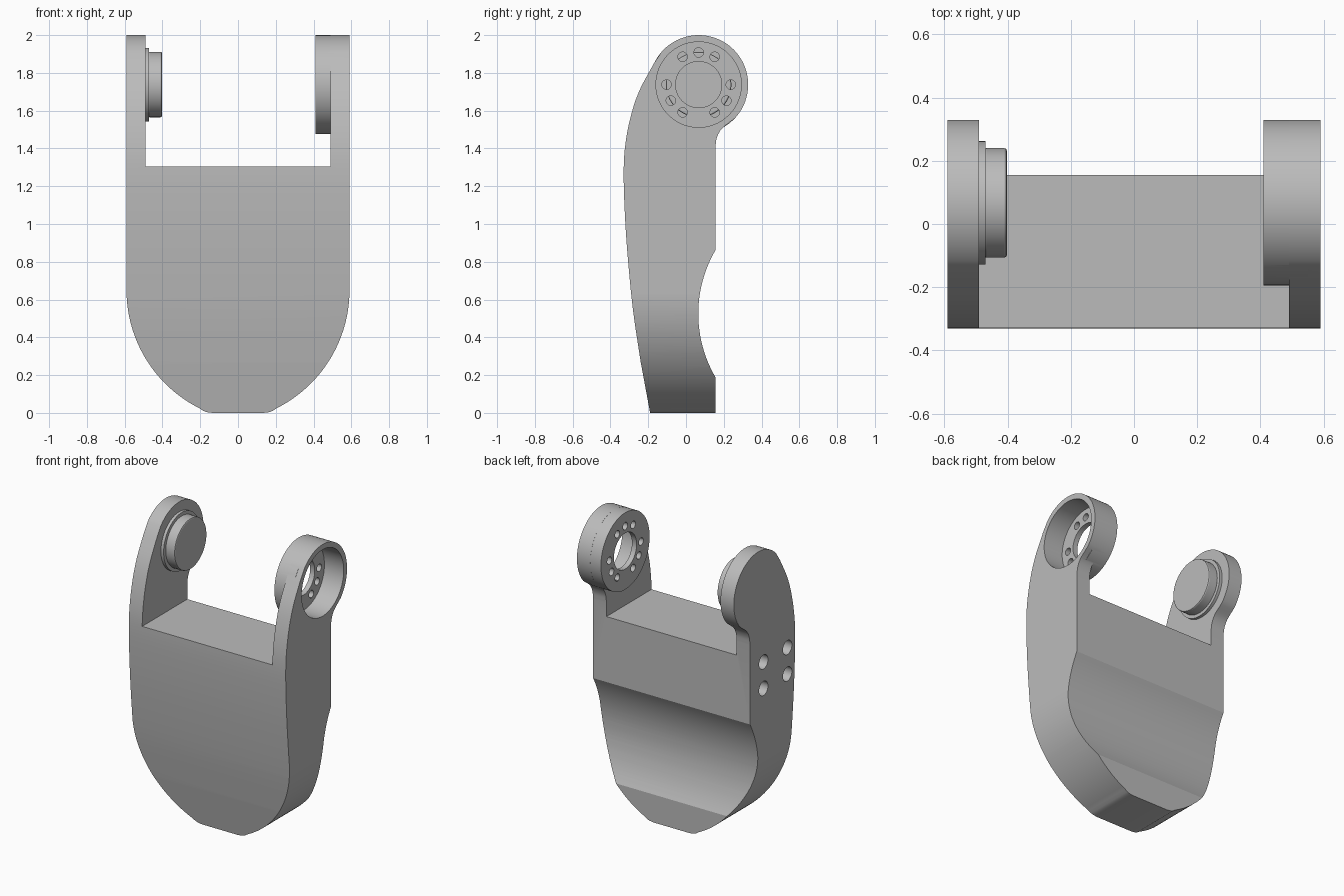
import bpy
import math
from mathutils import Vector, Matrix

cube = bpy.data.objects.get("Cube")
if cube:
    bpy.data.objects.remove(cube, do_unlink=True)

grey = bpy.data.materials.new("satin_grey")
grey.use_nodes = True
COLOUR = (0.5, 0.5, 0.5, 1)
grey.diffuse_color = COLOUR
grey.node_tree.nodes["Principled BSDF"].inputs["Base Color"].default_value = COLOUR

HALF = 0.59           # half of the overall width
INNER = 0.49          # inner face of each arm
PIVOT = (0.067, 1.738)  # y, z of the hinge axis
R = 0.262             # radius of the hinge eyes


def prism(name, points, offset):
    """Extrude a closed loop of 3D points along an offset."""
    n = len(points)
    verts = [Vector(p) for p in points]
    verts += [v + Vector(offset) for v in verts]
    faces = [list(range(n))[::-1], list(range(n, 2 * n))]
    faces += [[i, (i + 1) % n, n + (i + 1) % n, n + i] for i in range(n)]
    mesh = bpy.data.meshes.new(name)
    mesh.from_pydata(verts, [], faces)
    mesh.materials.append(grey)
    obj = bpy.data.objects.new(name, mesh)
    bpy.context.collection.objects.link(obj)
    activate(obj)
    bpy.ops.object.mode_set(mode='EDIT')
    bpy.ops.mesh.select_all(action='SELECT')
    bpy.ops.mesh.normals_make_consistent(inside=False)
    bpy.ops.object.mode_set(mode='OBJECT')
    return obj


def activate(obj):
    bpy.ops.object.select_all(action='DESELECT')
    obj.select_set(True)
    bpy.context.view_layer.objects.active = obj


def arc(cx, cy, r, start, end, steps):
    """Points on an arc, angles in degrees."""
    angles = [math.radians(start + (end - start) * i / steps) for i in range(steps + 1)]
    return [(cx + r * math.cos(a), cy + r * math.sin(a)) for a in angles]


def disc(name, x0, x1, y, z, r, steps=96):
    """Cylinder along x."""
    loop = arc(y, z, r, 0, 360, steps)[:-1]
    return prism(name, [(x0, a, b) for a, b in loop], (x1 - x0, 0, 0))


def combine(obj, tool, operation):
    """Apply a boolean and discard the tool."""
    mod = obj.modifiers.new("cut", 'BOOLEAN')
    mod.operation, mod.object, mod.solver = operation, tool, 'EXACT'
    activate(obj)
    bpy.ops.object.modifier_apply(modifier=mod.name)
    bpy.data.objects.remove(tool, do_unlink=True)


def spline(points, steps=6):
    """Smooth curve through the points (Catmull-Rom)."""
    p = [Vector(q) for q in points]
    p = [2 * p[0] - p[1]] + p + [2 * p[-1] - p[-2]]
    out = []
    for i in range(1, len(p) - 2):
        a, b, c, d = p[i - 1:i + 3]
        for k in range(steps):
            t = k / steps
            out.append(0.5 * (2 * b + (c - a) * t + (2 * a - 5 * b + 4 * c - d) * t ** 2
                              + (3 * b - a - 3 * c + d) * t ** 3))
    return [tuple(v) for v in out + [p[-2]]]


# Side profile: grip recess, eye fillet, round eye, long curved front
recess_r = 0.668
half_angle = math.degrees(math.asin(0.335 / recess_r))
side = [(-0.19, 0), (0.155, 0)]
side += arc(0.065 + recess_r, 0.525, recess_r, 180 + half_angle, 180 - half_angle, 24)
side += spline([(0.155, 1.4), (0.163, 1.455), (0.19, 1.505), (0.25, 1.553)], 5)
side += arc(*PIVOT, R, -42, 138, 48)
side += spline([(-0.17, 1.85), (-0.245, 1.71), (-0.29, 1.58), (-0.32, 1.43), (-0.33, 1.28),
                (-0.324, 1.06), (-0.308, 0.82), (-0.28, 0.54), (-0.24, 0.27)], 5)
bracket = prism("bracket", [(-HALF, y, z) for y, z in side], (2 * HALF, 0, 0))

# Front outline: straight sides, rounded lower corners, flat toe
corner = [(HALF, 2.1)] + arc(-0.11, 0.65, 0.7, 0, -63.5, 32)
corner += [(0.185, 0.011), (0.165, 0.004), (0.135, 0)]
outline = corner + [(-x, z) for x, z in reversed(corner)]
# slight oversize at the sides keeps the end faces clean
outline = [(x * 1.0005, z) for x, z in outline]
combine(bracket, prism("outline_tool", [(x, -1, z) for x, z in outline], (0, 2, 0)), 'INTERSECT')

# Gap between the two arms
gap = [(-INNER, -1, 1.305), (INNER, -1, 1.305), (INNER, -1, 2.2), (-INNER, -1, 2.2)]
combine(bracket, prism("gap_tool", gap, (0, 2, 0)), 'DIFFERENCE')

# Bearing cup on the left arm, bored from outside
combine(bracket, disc("cup", 0.41, 0.55, *PIVOT, R - 0.0005), 'UNION')
combine(bracket, disc("bore_tool", 0.445, 0.8, *PIVOT, 0.226), 'DIFFERENCE')
combine(bracket, disc("centre_tool", 0.3, 0.6, *PIVOT, 0.122), 'DIFFERENCE')

# Ring of screw holes through the cup floor
for degrees in (90, 60, 120, 0, 180, -30, -150, -60, -120):
    a = math.radians(degrees)
    y, z = PIVOT[0] + 0.17 * math.cos(a), PIVOT[1] + 0.17 * math.sin(a)
    combine(bracket, disc("screw_tool", 0.3, 0.6, y, z, 0.025, 24), 'DIFFERENCE')

# Four blind mounting holes in the outer right side
for y in (0.01, -0.247):
    for z in (1.05, 1.23):
        combine(bracket, disc("mount_tool", -0.8, -INNER, y, z, 0.048, 32), 'DIFFERENCE')

# Stepped pivot boss on the inside of the right arm
boss_step = disc("boss_step", -INNER - 0.005, -0.47, *PIVOT, 0.195)
pivot_boss = disc("pivot_boss", -0.475, -0.402, *PIVOT, 0.173)
bevel = pivot_boss.modifiers.new("edge", 'BEVEL')
bevel.width, bevel.segments = 0.008, 2
activate(pivot_boss)
bpy.ops.object.modifier_apply(modifier=bevel.name)

for obj in (bracket, boss_step, pivot_boss):
    activate(obj)
    bpy.ops.object.shade_smooth_by_angle(angle=math.radians(22))
